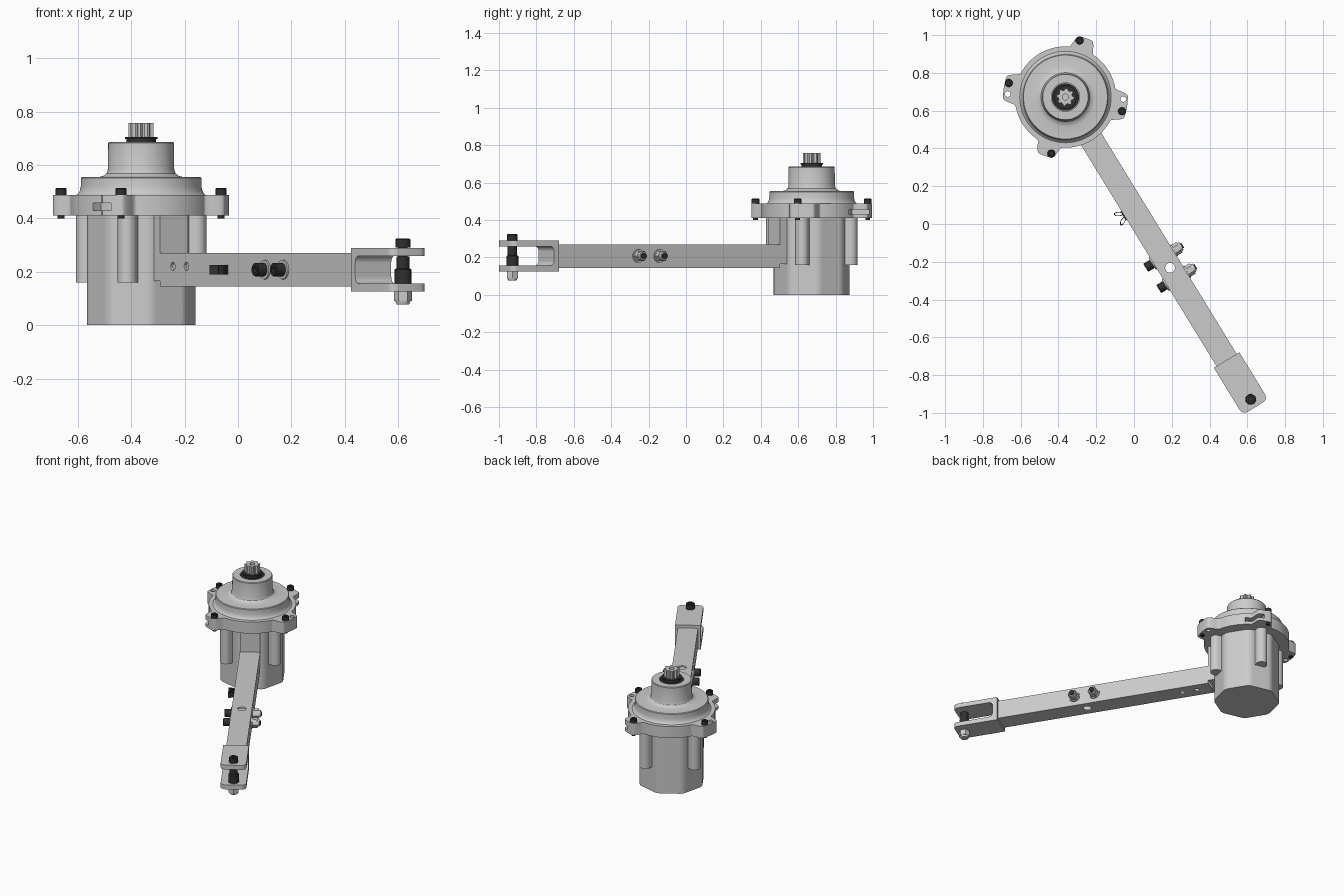
import bpy, bmesh
from math import pi, cos, sin, radians
from mathutils import Matrix

if "Cube" in bpy.data.objects:
    bpy.data.objects.remove(bpy.data.objects["Cube"])

# Everything is built with the motor on the origin and the arm along +X, then placed
ARM = -58.5
PLACE = Matrix.Translation((-0.363, 0.672, 0)) @ Matrix.Rotation(radians(ARM), 4, 'Z')
BOTTOM, TOP, MID = 0.145, 0.27, 0.208
black = bpy.data.materials.new("black_steel")
black.diffuse_color = (0.03, 0.03, 0.03, 1)
black.use_nodes = True
black.node_tree.nodes["Principled BSDF"].inputs["Base Color"].default_value = black.diffuse_color


def make(name, bm, dark=False):
    bmesh.ops.recalc_face_normals(bm, faces=bm.faces)
    me = bpy.data.meshes.new(name)
    bm.to_mesh(me)
    bm.free()
    ob = bpy.data.objects.new(name, me)
    bpy.context.collection.objects.link(ob)
    if dark:
        me.materials.append(black)
    return ob


def prism(name, pts, z0, z1, dark=False, m=None):
    bm = bmesh.new()
    f = bm.faces.new([bm.verts.new((x, y, z0)) for x, y in pts])
    up = bmesh.ops.extrude_face_region(bm, geom=[f])['geom']
    bmesh.ops.translate(bm, vec=(0, 0, z1 - z0), verts=[v for v in up if isinstance(v, bmesh.types.BMVert)])
    if m:
        bm.transform(m)
    return make(name, bm, dark)


def circle(r, n=32, cx=0, cy=0):
    return [(cx + r * cos(2 * pi * i / n), cy + r * sin(2 * pi * i / n)) for i in range(n)]


def lathe(name, prof, dark=False, m=None, n=64):
    bm = bmesh.new()
    vs = [bm.verts.new((r, 0, z)) for r, z in prof]
    es = [bm.edges.new(p) for p in zip(vs, vs[1:])]
    bmesh.ops.spin(bm, geom=vs + es, cent=(0, 0, 0), axis=(0, 0, 1), angle=2 * pi, steps=n)
    bmesh.ops.remove_doubles(bm, verts=bm.verts, dist=1e-5)
    if m:
        bm.transform(m)
    return make(name, bm, dark)


def box(name, x0, x1, y0, y1, z0, z1):
    return prism(name, [(x0, y0), (x1, y0), (x1, y1), (x0, y1)], z0, z1)


def cut(ob, *cutters):
    for c in cutters:
        c.hide_render = True
        c.hide_set(True)
        mod = ob.modifiers.new("cut", 'BOOLEAN')
        mod.operation, mod.object, mod.solver = 'DIFFERENCE', c, 'EXACT'


def at(x, y, z):
    return Matrix.Translation((x, y, z))


ACROSS = Matrix.Rotation(radians(-90), 4, 'X')    # local z becomes +Y
ALONG = Matrix.Rotation(radians(90), 4, 'Y')      # local z becomes +X


def polar(r, world_deg):
    a = radians(world_deg - ARM)
    return r * cos(a), r * sin(a)


# Motor can: octagonal with rounded corners
can = []
for i in range(96):
    a = 2 * pi * i / 96
    d = (a + pi / 8) % (pi / 4) - pi / 8
    r = min(0.204, 0.193 / cos(d))
    can.append((r * cos(a), r * sin(a)))
motor_can = prism("motor_can", can, 0, 0.42)
for k, (y, z) in enumerate([(-0.03, 0.083), (0.046, 0.045)]):
    cut(motor_can, prism(f"can_hole_cutter_{k}", circle(0.017, 24), 0, 0.06, m=at(0.165, y, z) @ ALONG))

# Arm mount block on the can
box("arm_mount", 0.13, 0.236, -0.0625, 0.0625, 0.165, 0.415)

# Flange with four lugs and two rim notches
SCREWS = (76, 166, 256, 346)
LUGS = ((71, 9), (251, 9), (171, 13), (351, 13))


def flange_outline(notched):
    pts = []
    for i in range(360):
        r = 0.268
        for c, half in LUGS:
            d = abs((i - c + 180) % 360 - 180)
            t = max(0, min(1, (half + 6 - d) / 9))
            r += 0.062 * t * t * (3 - 2 * t)
        if notched and any(s < i < s + 22 for s in (48, 228)):
            r = 0.23
        pts.append(polar(r, i))
    return pts


for part, z0, z1, n in (("lower", 0.41, 0.43, 0), ("middle", 0.43, 0.457, 1), ("upper", 0.457, 0.488, 0)):
    layer = prism("flange_" + part, flange_outline(n), z0, z1)
    for a in (177, 358):
        x, y = polar(0.306, a)
        cut(layer, prism(f"flange_hole_cutter_{part}_{a}", circle(0.015, 24, x, y), 0.39, 0.52))

# Screw columns and flange screws
for i, a in enumerate(SCREWS):
    rot = Matrix.Rotation(radians(a - ARM), 4, 'Z')
    col = [(0.15, -0.036), (0.215, -0.036)]
    col += [(0.215 + 0.036 * cos(t), 0.036 * sin(t)) for t in [radians(-75 + 15 * k) for k in range(11)]]
    col += [(0.215, 0.036), (0.15, 0.036)]
    prism(f"screw_column_{i}", col, 0.16, 0.415, m=rot)
    x, y = polar(0.309, a)
    lathe(f"flange_screw_{i}", [(0, 0.40), (0.013, 0.40), (0.013, 0.488), (0.021, 0.488), (0.021, 0.511),
                                (0.018, 0.514), (0.01, 0.514), (0.01, 0.502), (0, 0.502)], True, at(x, y, 0), 24)

# Stepped gearbox cover with filleted shoulders
lathe("gearbox_cover", [(0, 0.485), (0.247, 0.485), (0.237, 0.491), (0.23, 0.502), (0.226, 0.52), (0.226, 0.551),
                        (0.222, 0.555), (0.157, 0.555), (0.141, 0.559), (0.129, 0.569), (0.124, 0.585),
                        (0.123, 0.682), (0.12, 0.686), (0.075, 0.686), (0.075, 0.67), (0, 0.67)], n=96)
lathe("shaft_bearing", [(0.03, 0.665), (0.072, 0.665), (0.072, 0.682), (0.055, 0.682), (0.055, 0.697),
                        (0.061, 0.697), (0.061, 0.704), (0.03, 0.704)], True)
gear = [((0.047 if i % 4 < 2 else 0.037) * cos(2 * pi * i / 32),
         (0.047 if i % 4 < 2 else 0.037) * sin(2 * pi * i / 32)) for i in range(32)]
pinion = prism("drive_pinion", gear, 0.704, 0.758)
cut(pinion, prism("pinion_bore_cutter", circle(0.016), 0.73, 0.80))
lathe("drive_shaft", [(0, 0.66), (0.035, 0.66), (0.035, 0.71), (0, 0.71)], n=32)

# Square tube arm with holes
arm = box("arm_tube", 0.236, 1.65, -0.0625, 0.0625, BOTTOM, TOP)
cut(arm, box("arm_bore_cutter", 0.2, 1.7, -0.052, 0.052, BOTTOM + 0.01, TOP - 0.01),
    prism("arm_pivot_cutter", circle(0.026, 32, 1.06, 0), 0.1, 0.3))
for k, x in enumerate((0.33, 0.427)):
    cut(arm, prism(f"arm_side_cutter_{k}", circle(0.016, 24), 0, 0.04, m=at(x, -0.08, 0.22) @ ACROSS),
        prism(f"arm_base_cutter_{k}", circle(0.016, 24, x, 0), 0.12, 0.17))

# Fork: C profile pulled across the arm, with rounded outer tips
X0, X1, W, R = 1.633, 1.925, 0.079, 0.032
tips = [(X0, -W)]
for s, base in ((-1, -90), (1, 0)):
    tips += [(X1 - R + R * cos(radians(base + 15 * k)), s * (W - R) + R * sin(radians(base + 15 * k)))
             for k in range(7)]
tips.append((X0, W))
fork = prism("fork_end", tips, 0.126, 0.29)
slot = [(2.0, -0.156)]
for cz, base in ((0.182, 90), (0.234, 180)):
    slot += [(1.69 + 0.026 * cos(radians(base + 15 * k)) * 1.0,
              -(cz + 0.026 * (-1 if cz < 0.2 else 1) * abs(sin(radians(base + 15 * k))))) for k in range(7)]
slot.append((2.0, -0.26))
cut(fork, prism("fork_slot_cutter", slot, -0.2, 0.2, m=ACROSS))


# Hex nut with washer and protruding thread, pointing along local z
def nut(name, m, h, r):
    prism(name, circle(r, 6), 0, h, m=m)
    lathe(name + "_dome", [(0, 0), (r * 0.82, 0), (r * 0.82, h), (r * 0.68, h + 0.012), (0, h + 0.012)], m=m, n=24)


# Fork pin with spacer spool
PIN = 1.877
lathe("fork_pin", [(0, 0.09), (0.018, 0.09), (0.018, 0.157), (0.032, 0.157), (0.032, 0.208), (0.025, 0.212),
                   (0.025, 0.258), (0.018, 0.258), (0.018, 0.291), (0.028, 0.291), (0.028, 0.321),
                   (0.024, 0.325), (0.013, 0.325), (0.013, 0.31), (0, 0.31)], True, at(PIN, 0, 0), 32)
nut("fork_nut", at(PIN, 0, 0.126) @ Matrix.Rotation(pi, 4, 'X'), 0.036, 0.034)

# Two cross bolts through the arm
for i, x in enumerate((0.993, 1.125)):
    m = at(x, 0, MID) @ ACROSS
    lathe(f"cross_bolt_{i}", [(0, -0.095), (0.012, -0.095), (0.012, -0.11), (0.022, -0.11), (0.025, -0.107),
                              (0.025, -0.07), (0.015, -0.07), (0.015, 0.12), (0, 0.12)], True, m, 32)
    for s in (-1, 1):
        w = sorted((s * 0.0625, s * 0.070))
        prism(f"cross_washer_{i}_{s}", circle(0.036), *w, m=m)
    nut(f"cross_nut_{i}", m @ at(0, 0, 0.07), 0.03, 0.032)

# Cable clip on the side of the arm: base strip and thin loops
box("clip_base", 0.67, 0.724, -0.068, -0.0625, 0.19, 0.225).data.materials.append(black)
for i, (x, y, deg) in enumerate(((0.675, -0.084, 60), (0.719, -0.084, -60))):
    m = at(x, y, 0) @ Matrix.Rotation(radians(deg), 4, 'Z') @ Matrix.Diagonal((1.2, 0.55, 1, 1))
    lathe(f"clip_loop_{i}", [(0.015, 0.19), (0.021, 0.19), (0.021, 0.225), (0.015, 0.225), (0.015, 0.19)],
          True, m, 24)

# Place the model and smooth the curved surfaces
for ob in list(bpy.context.scene.objects):
    ob.data.transform(PLACE)
    if not ob.hide_render:
        bpy.ops.object.select_all(action='DESELECT')
        ob.select_set(True)
        bpy.context.view_layer.objects.active = ob
        bpy.ops.object.shade_smooth_by_angle(angle=radians(30))
